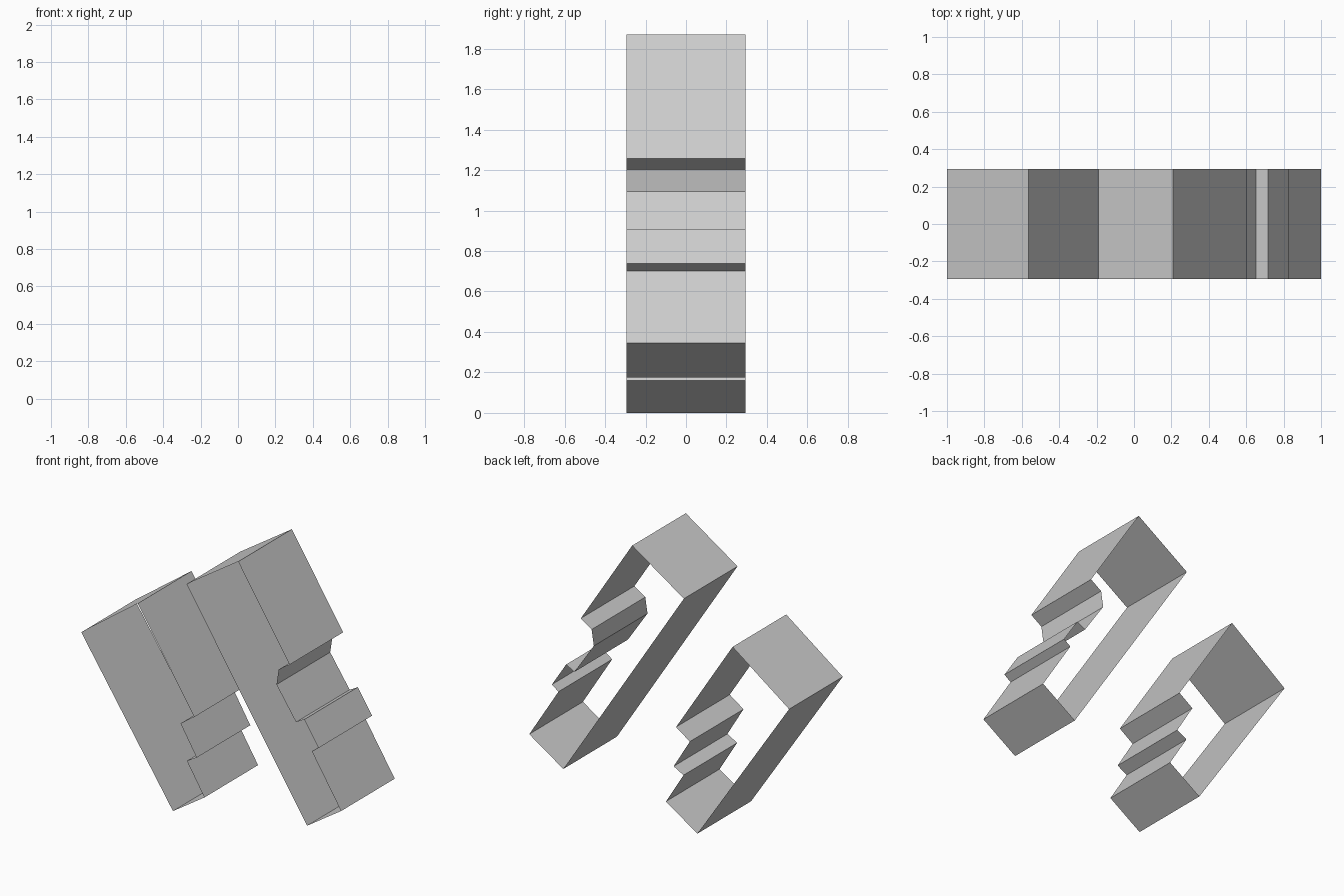
import bpy, bmesh

if "Cube" in bpy.data.objects:
    bpy.data.objects.remove(bpy.data.objects["Cube"])

HALF_DEPTH = 0.295


def open_band(name, profile):
    """Sweep a closed x-z outline (clockwise from the front) along y, leaving the ends open."""
    bm = bmesh.new()
    front = [bm.verts.new((x, -HALF_DEPTH, z)) for x, z in profile]
    back = [bm.verts.new((x, HALF_DEPTH, z)) for x, z in profile]
    n = len(profile)
    for i in range(n):
        j = (i + 1) % n
        bm.faces.new((front[i], front[j], back[j], back[i]))
    mesh = bpy.data.meshes.new(name)
    bm.to_mesh(mesh)
    bm.free()
    obj = bpy.data.objects.new(name, mesh)
    bpy.context.collection.objects.link(obj)
    return obj


# Taller slanted bar: flat left side, notched right side
open_band("upper_slanted_band", [
    (-0.19, 1.607), (0.208, 1.87),
    (0.603, 1.258), (0.52, 1.203), (0.503, 1.093),
    (0.653, 0.872), (0.716, 0.907),
    (0.826, 0.738), (0.775, 0.702),
    (1.0, 0.346), (0.738, 0.174),
])

# Lower slanted bar: same idea with two simple steps
open_band("lower_slanted_band", [
    (-1.0, 1.055), (-0.565, 1.372),
    (-0.13, 0.698), (-0.236, 0.625),
    (-0.112, 0.42), (-0.187, 0.378),
    (-0.052, 0.159), (-0.294, 0.0),
])
